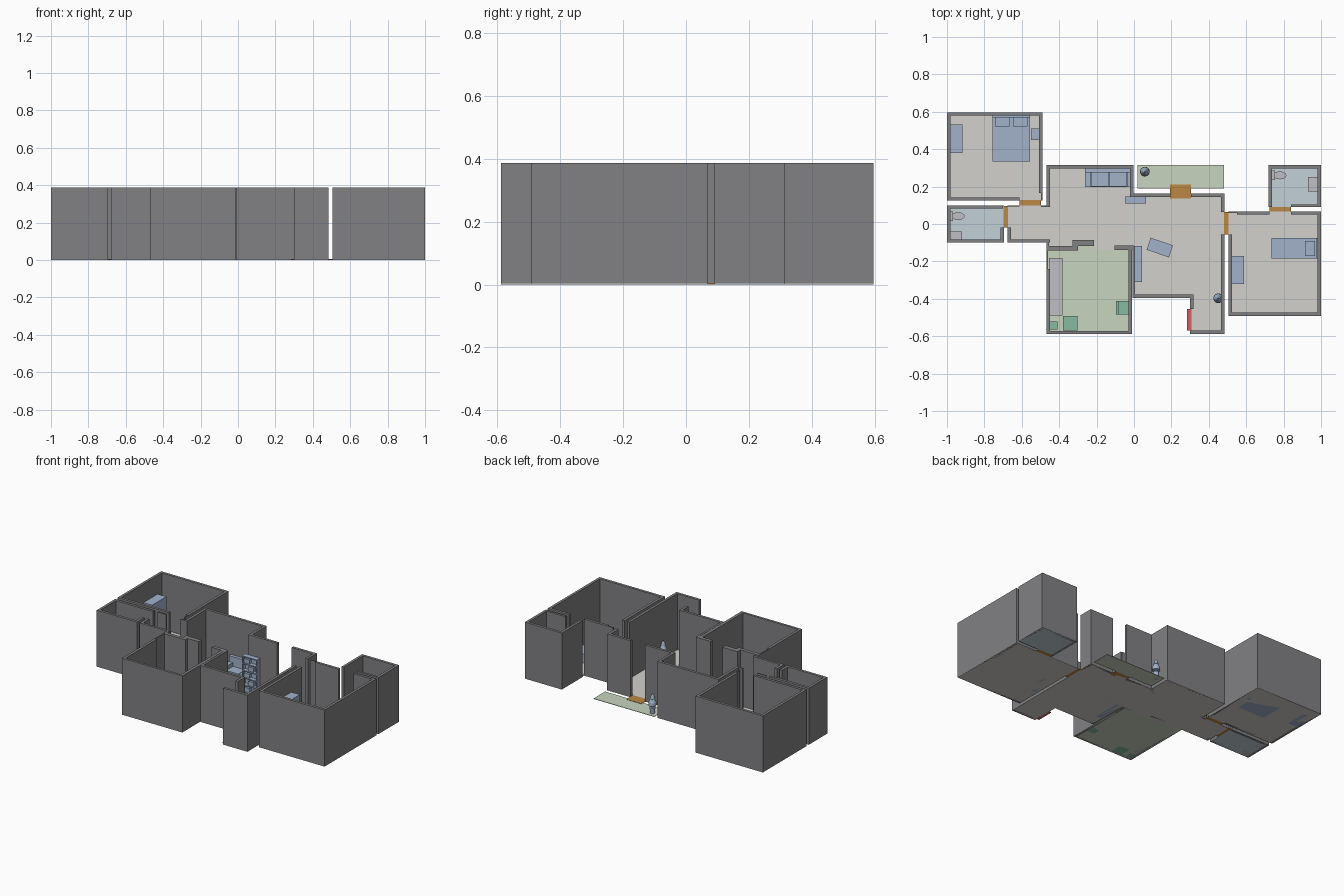
import bpy, bmesh, math
from math import radians

H, T, FLOOR = 0.387, 0.018, 0.003     # wall height, wall thickness, floor thickness


def mat(name, r, g, b):
    m = bpy.data.materials.new(name)
    m.diffuse_color = (r, g, b, 1)
    return m


WALL = mat("wall_grey", .22, .22, .23)
STONE = mat("floor_stone", .65, .64, .61)
GREEN = mat("floor_green", .58, .66, .53)
TILE = mat("floor_tile", .55, .64, .68)
BLUE = mat("furniture_blue", .36, .45, .60)
MINT = mat("appliance_green", .25, .50, .36)
GREY = mat("fixture_grey", .52, .52, .56)
WOOD = mat("door_orange", .50, .25, .06)
RED = mat("entrance_red", .65, .11, .12)


def finish(name, bm, material):
    bmesh.ops.recalc_face_normals(bm, faces=bm.faces)
    me = bpy.data.meshes.new(name)
    bm.to_mesh(me)
    bm.free()
    me.materials.append(material)
    ob = bpy.data.objects.new(name, me)
    bpy.context.collection.objects.link(ob)
    return ob


def boxes(name, specs, material):
    """One object from boxes given as x0, x1, y0, y1, z0, z1."""
    bm = bmesh.new()
    for x0, x1, y0, y1, z0, z1 in specs:
        vs = bmesh.ops.create_cube(bm, size=1)["verts"]
        for v in vs:
            v.co = ((x0 + x1) / 2 + v.co.x * (x1 - x0),
                    (y0 + y1) / 2 + v.co.y * (y1 - y0),
                    (z0 + z1) / 2 + v.co.z * (z1 - z0))
    return finish(name, bm, material)


def walls(name, rects):
    return boxes(name, [(*r, 0, H) for r in rects], WALL)


def floor(name, pts, material):
    bm = bmesh.new()
    f = bm.faces.new([bm.verts.new((x, y, 0)) for x, y in pts])
    top = bmesh.ops.extrude_face_region(bm, geom=[f])["geom"]
    for v in top:
        if isinstance(v, bmesh.types.BMVert):
            v.co.z = FLOOR
    return finish(name, bm, material)


def rect(x0, x1, y0, y1):
    return [(x0, y0), (x1, y0), (x1, y1), (x0, y1)]


def lathe(name, profile, loc, material, scale=(1, 1), n=16):
    bm = bmesh.new()
    rings = [[bm.verts.new((loc[0] + r * scale[0] * math.cos(2 * math.pi * i / n),
                            loc[1] + r * scale[1] * math.sin(2 * math.pi * i / n), z))
              for i in range(n)] for r, z in profile]
    for a, b in zip(rings, rings[1:]):
        for i in range(n):
            bm.faces.new((a[i], a[(i + 1) % n], b[(i + 1) % n], b[i]))
    bm.faces.new(rings[0])
    bm.faces.new(rings[-1])
    return finish(name, bm, material)


# Floors
floor("bedroom_one_floor", rect(-1, -.49, .125, .597), STONE)
floor("bathroom_one_floor", rect(-1, -.695, -.10, .10), TILE)
floor("living_floor", [(-.675, -.10), (-.467, -.10), (-.467, -.118), (0, -.118), (0, -.396),
                       (.30, -.396), (.30, -.588), (.483, -.588), (.483, .163), (-.003, .163),
                       (-.003, .315), (-.467, .315), (-.467, .10), (-.675, .10)], STONE)
floor("kitchen_floor", rect(-.467, -.01, -.588, -.118), GREEN)
floor("bedroom_two_floor", rect(.505, 1, -.492, .068), STONE)
floor("bathroom_two_floor", rect(.72, 1, .09, .315), TILE)
floor("balcony_floor", rect(.02, .48, .19, .315), GREEN)

# Walls, room by room, with full-height door gaps
walls("bedroom_one_walls", [
    (-1, -1 + T, .125, .597), (-1, -.49, .597 - T, .597), (-.508, -.49, .165, .597),
    (-.497, -.49, .125, .165), (-1, -.612, .125, .143)])
walls("bathroom_one_walls", [
    (-1, -1 + T, -.10, .10), (-1, -.70, .082, .10), (-1, -.695, -.10, -.082),
    (-.713, -.695, -.10, -.02)])
walls("living_walls", [
    (-.675, -.612, .094, .10), (-.497, -.45, .09, .10), (-.467, -.449, .09, .315),
    (-.467, -.003, .297, .315), (-.021, -.003, .145, .315), (-.003, .195, .145, .163),
    (.305, .483, .145, .163), (.465, .483, .065, .163), (.465, .483, -.588, -.055),
    (.30, .483, -.588, -.57), (.30, .318, -.455, -.38), (0, .318, -.396, -.378),
    (-.008, .006, -.396, -.118), (-.675, -.657, -.10, -.02), (-.675, -.449, -.10, -.084),
    (-.467, -.455, -.13, -.09)])
walls("kitchen_walls", [
    (-.467, -.449, -.588, -.24), (-.467, -.459, -.24, -.118), (-.467, -.30, -.142, -.118),
    (-.33, -.215, -.118, -.086), (-.105, 0, -.138, -.114), (-.03, -.01, -.588, -.118),
    (-.467, -.01, -.588, -.572)])
walls("bedroom_two_walls", [
    (.505, .523, -.492, -.055), (.505, 1, -.492, -.474), (1 - T, 1, -.492, .068),
    (.505, .555, .06, .068), (.55, .725, .05, .068), (.84, 1, .05, .068)])
walls("bathroom_two_walls", [
    (.72, .738, .09, .315), (.72, 1, .297, .315), (1 - T, 1, .09, .315), (.84, 1, .09, .105)])

# Door strips lying on the floor
for name, r in {"bedroom_one_door": (-.612, -.497, .10, .127),
                "bathroom_one_door": (-.697, -.673, -.02, .097),
                "bedroom_two_door": (.482, .506, -.055, .065),
                "bathroom_two_door": (.725, .84, .066, .092),
                "balcony_door": (.193, .305, .137, .21)}.items():
    boxes(name, [(*r, 0, .005)], WOOD)
boxes("entrance_door", [(.283, .308, -.57, -.455, 0, .005)], RED)
boxes("kitchen_threshold", [(-.215, -.105, -.136, -.114, 0, .005)], STONE)

# Beds
boxes("double_bed", [(-.757, -.555, .335, .578, 0, .065), (-.757, -.555, .57, .58, 0, .12),
                     (-.742, -.665, .52, .57, .065, .085),
                     (-.648, -.57, .52, .57, .065, .085)], BLUE)
boxes("nightstand", [(-.55, -.505, .45, .51, 0, .07)], BLUE)
boxes("single_bed", [(.735, .975, -.185, -.075, 0, .065), (.972, .981, -.185, -.075, 0, .11),
                     (.913, .968, -.17, -.09, .065, .08)], BLUE)

# Wardrobes
boxes("wardrobe_one", [(-.982, -.916, .38, .533, 0, .26)], BLUE)
boxes("wardrobe_two", [(.523, .587, -.322, -.17, 0, .26)], BLUE)

# Sofa: base, back, arms and cushions
sofa = [(-.262, -.008, .198, .295, .005, .045), (-.262, -.008, .275, .297, .005, .13)]
sofa += [(x, x + .03, .198, .295, .005, .09) for x in (-.262, -.038)]
sofa += [(-.23 + i * .097, -.137 + i * .097, .2, .275, .045, .065) for i in range(2)]
boxes("sofa", sofa, BLUE)

# Bookcase with open shelves and books
case = [(-.048, .065, .138, .146, 0, .25)]
case += [(x, x + .007, .11, .146, 0, .25) for x in (-.048, .058)]
case += [(-.048, .065, .11, .146, z, z + .007) for z in (0, .048, .097, .146, .195, .243)]
boxes("bookcase", case, BLUE)
boxes("books", [(-.035 + .03 * (k % 2), .005 + .03 * (k % 2), .117, .138, .007 + .049 * k,
                 .035 + .049 * k) for k in range(5)], BLUE)

# Low media cabinet
boxes("media_cabinet", [(.006, .043, -.31, -.118, 0, .07)], BLUE)

# Dining table, turned
table = [(-.063, .063, -.034, .034, .072, .082)]
table += [(x - .005, x + .005, y - .005, y + .005, 0, .072)
          for x in (-.053, .053) for y in (-.025, .025)]
ob = boxes("table", table, BLUE)
ob.location = (.138, -.126, 0)
ob.rotation_euler.z = radians(-19)

# Potted plants
for name, loc in (("balcony_plant", (.058, .28)), ("hall_plant", (.45, -.397))):
    lathe(name, [(.014, 0), (.019, .045), (.008, .046), (.008, .055), (.026, .058), (.024, .08),
                 (.014, .10), (.016, .102), (.010, .125), (.002, .135)], loc, BLUE)

# Kitchen
boxes("kitchen_counter", [(-.455, -.383, -.49, -.182, 0, .11)], GREY)
boxes("fridge", [(-.38, -.303, -.57, -.493, 0, .22)], MINT)
boxes("kitchen_bin", [(-.449, -.41, -.565, -.52, 0, .07)], MINT)
boxes("washing_machine", [(-.085, -.03, -.483, -.413, 0, .11), (-.095, -.085, -.483, -.413, .02, .1)], MINT)

# Bathroom fixtures
for i, (x, y, sink) in enumerate([(-.982, .042, (-.98, -.92, -.085, -.04)),
                                  (.738, .26, (.93, .985, .175, .25))], 1):
    boxes(f"toilet_tank_{i}", [(x, x + .015, y - .025, y + .025, 0, .10)], GREY)
    lathe(f"toilet_bowl_{i}", [(.5, 0), (.6, .03), (1, .055), (1, .06)], (x + .042, y),
          GREY, (.035, .021))
    boxes(f"sink_{i}", [(*sink, 0, .11)], GREY)
